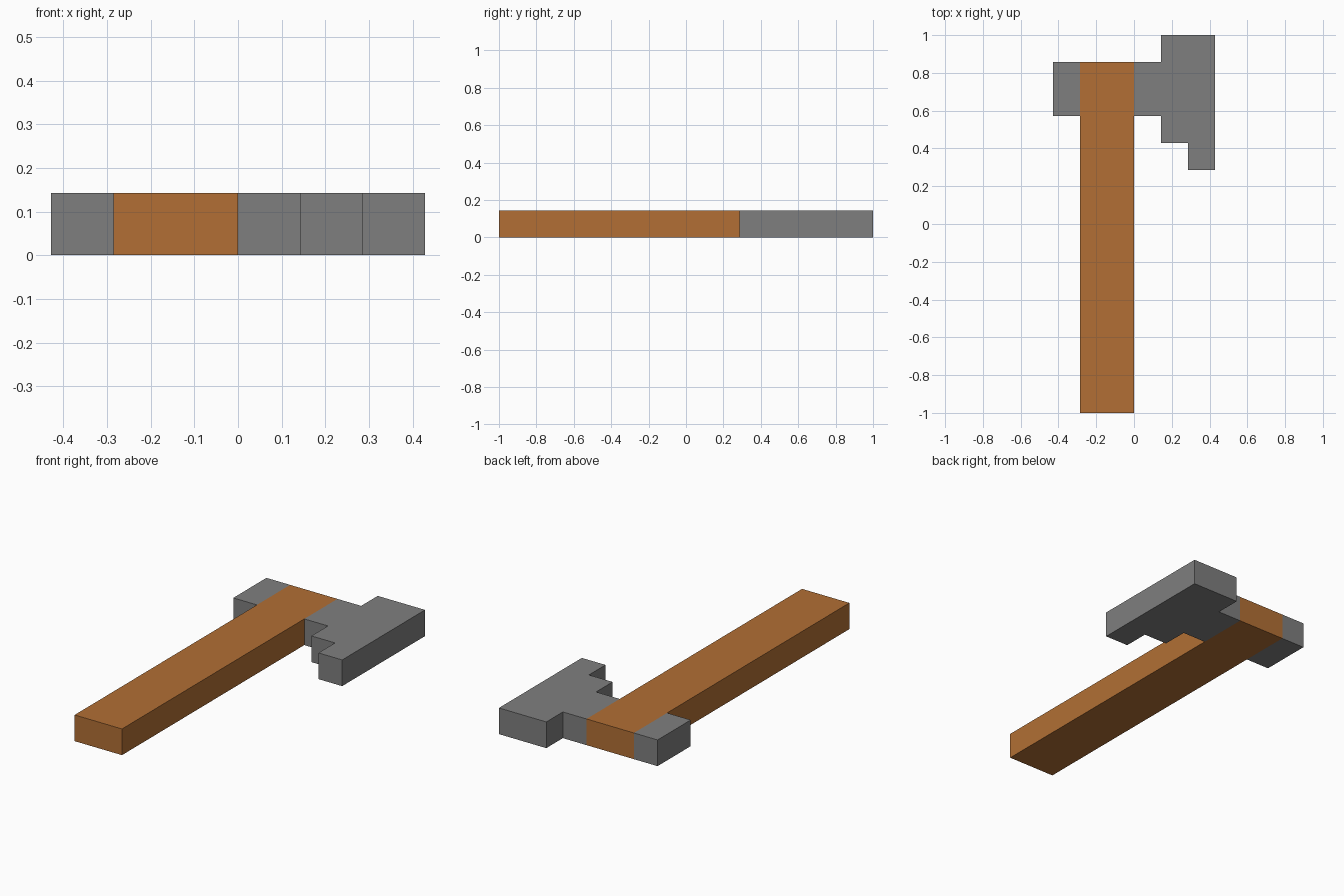
import bpy
import bmesh

default = bpy.data.objects.get("Cube")
if default:
    bpy.data.objects.remove(default, do_unlink=True)

U = 1 / 7  # one block of the design grid


def make_material(name, colour):
    mat = bpy.data.materials.new(name)
    mat.use_nodes = True
    mat.diffuse_color = colour
    mat.node_tree.nodes["Principled BSDF"].inputs["Base Color"].default_value = colour
    return mat


def make_plate(name, outline, mat):
    """Extrude an outline, given in grid blocks, one block upwards."""
    bm = bmesh.new()
    base = bm.faces.new([bm.verts.new((x * U, y * U, 0)) for x, y in outline])
    top = bmesh.ops.extrude_face_region(bm, geom=[base], use_keep_orig=True)["geom"]
    bmesh.ops.translate(bm, vec=(0, 0, U),
                        verts=[g for g in top if isinstance(g, bmesh.types.BMVert)])
    bmesh.ops.recalc_face_normals(bm, faces=bm.faces[:])
    mesh = bpy.data.meshes.new(name)
    bm.to_mesh(mesh)
    bm.free()
    mesh.materials.append(mat)
    obj = bpy.data.objects.new(name, mesh)
    bpy.context.collection.objects.link(obj)
    return obj


wood = make_material("wood brown", (0.445, 0.159, 0.035, 1))
steel = make_material("steel grey", (0.212, 0.212, 0.212, 1))

# Long straight handle
make_plate("handle", [(-2, -7), (0, -7), (0, 6), (-2, 6)], wood)

# Small block on the back of the head
make_plate("axe_poll", [(-3, 4), (-2, 4), (-2, 6), (-3, 6)], steel)

# Stepped blade
make_plate("axe_blade", [(0, 4), (1, 4), (1, 3), (2, 3), (2, 2),
                         (3, 2), (3, 7), (1, 7), (1, 6), (0, 6)], steel)
